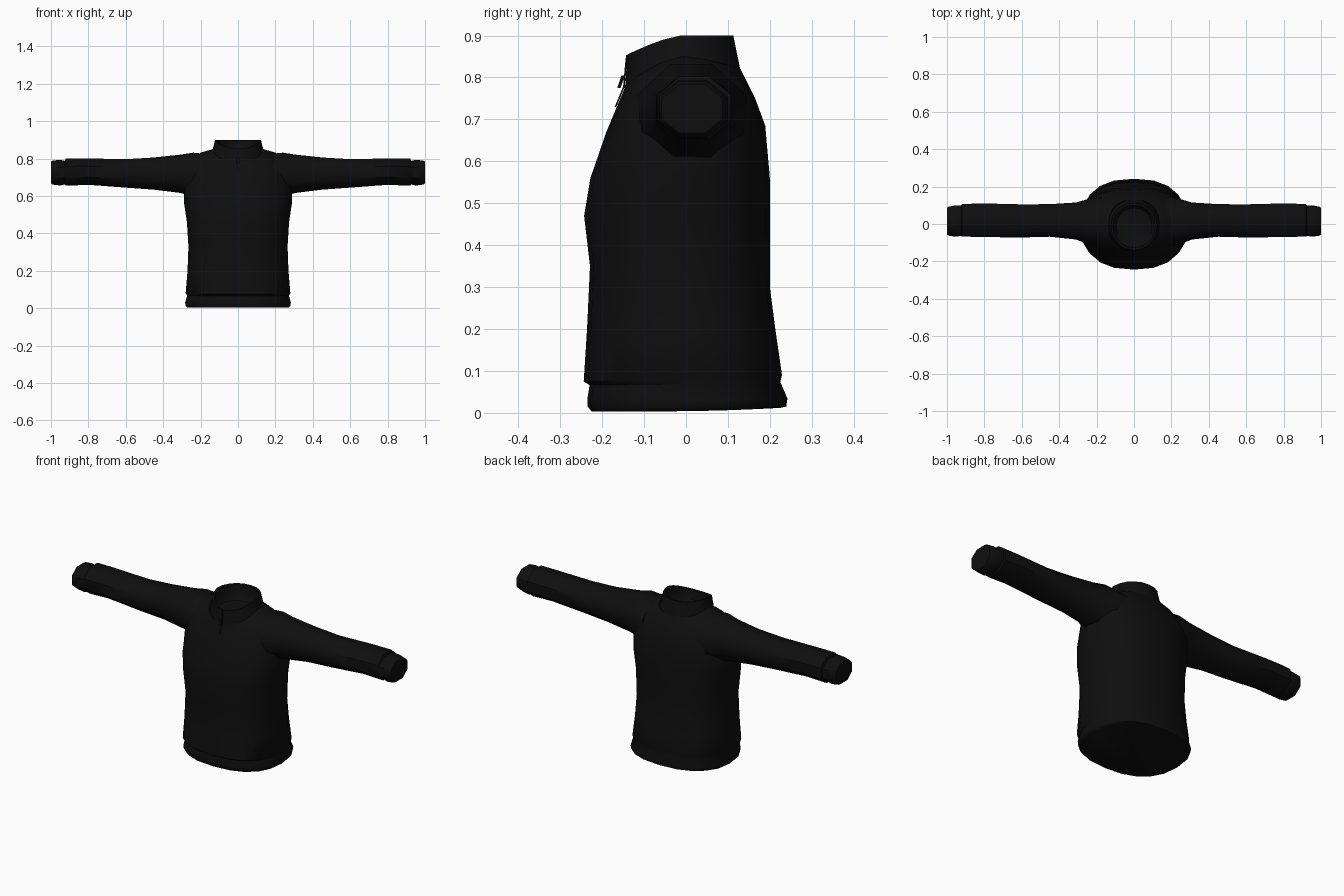
import bpy, bmesh, math
from mathutils import Vector


def material(name, value):
    m = bpy.data.materials.new(name)
    m.diffuse_color = (value, value, value, 1)
    return m


BLACK = material("black knit", 0.0045)
DARK = material("zip black", 0.003)


def sgn_pow(v, p):
    return math.copysign(abs(v) ** p, v)


def loft(name, rings, mat, angle=50):
    """Skin a list of point rings and close both ends."""
    bm = bmesh.new()
    rows = [[bm.verts.new(p) for p in ring] for ring in rings]
    n = len(rows[0])
    for a, b in zip(rows, rows[1:]):
        for i in range(n):
            j = (i + 1) % n
            bm.faces.new((a[i], a[j], b[j], b[i]))
    bm.faces.new(rows[0][::-1])
    bm.faces.new(rows[-1])
    bmesh.ops.recalc_face_normals(bm, faces=bm.faces)
    me = bpy.data.meshes.new(name)
    bm.to_mesh(me)
    bm.free()
    ob = bpy.data.objects.new(name, me)
    bpy.context.collection.objects.link(ob)
    me.materials.append(mat)
    bpy.ops.object.select_all(action='DESELECT')
    bpy.context.view_layer.objects.active = ob
    ob.select_set(True)
    bpy.ops.object.shade_smooth_by_angle(angle=math.radians(angle))
    return ob


def body_ring(hx, yf, yb, zf, zs, zb, power=2.4, n=20):
    """Rounded ring whose height differs at the front, sides and back."""
    pts = []
    mid = (yf + yb) / 2
    for i in range(n):
        t = 2 * math.pi * i / n
        c, s = math.cos(t), math.sin(t)
        x = hx * sgn_pow(c, 2 / power)
        y = mid + (yb - yf) / 2 * sgn_pow(s, 2 / power)
        z = zs + ((zb if s > 0 else zf) - zs) * abs(s) ** 1.3
        pts.append(Vector((x, y, z)))
    return pts


# Torso: hem band, body, sloping shoulders
torso = [
    (0.272, -0.225, 0.225, 0.003, 0.004, 0.012),
    (0.280, -0.235, 0.239, 0.016, 0.012, 0.015),
    (0.283, -0.235, 0.242, 0.035, 0.030, 0.034),
    (0.272, -0.230, 0.225, 0.066, 0.068, 0.074),
    (0.280, -0.244, 0.229, 0.075, 0.080, 0.090),
    (0.270, -0.236, 0.213, 0.200, 0.200, 0.200),
    (0.265, -0.229, 0.200, 0.350, 0.330, 0.300),
    (0.273, -0.243, 0.200, 0.470, 0.460, 0.450),
    (0.288, -0.228, 0.200, 0.560, 0.560, 0.560),
    (0.292, -0.190, 0.189, 0.670, 0.660, 0.685),
    (0.255, -0.165, 0.165, 0.730, 0.775, 0.750),
    (0.200, -0.148, 0.145, 0.770, 0.832, 0.790),
    (0.137, -0.145, 0.130, 0.782, 0.850, 0.820),
]
# Collar: outer wall, rim, and inner wall down into the neck
collar = [
    (0.137, -0.145, 0.130, 0.778, 0.846, 0.816),
    (0.128, -0.142, 0.120, 0.825, 0.875, 0.865),
    (0.123, -0.139, 0.113, 0.855, 0.900, 0.900),
    (0.112, -0.127, 0.100, 0.853, 0.897, 0.897),
    (0.112, -0.125, 0.100, 0.800, 0.840, 0.840),
    (0.095, -0.110, 0.085, 0.792, 0.815, 0.815),
]
body_rings = [body_ring(*r) for r in torso]
neck_rings = [body_ring(*r, power=2.1) for r in collar]
loft("sweater_body_and_collar", body_rings + neck_rings, BLACK)

# Sleeves: x, front y, back y, bottom z, top z, ending in a stepped cuff
sleeve = [
    (0.17, -0.120, 0.145, 0.59, 0.825),
    (0.24, -0.110, 0.135, 0.60, 0.832),
    (0.31, -0.083, 0.115, 0.617, 0.821),
    (0.45, -0.068, 0.106, 0.634, 0.806),
    (0.60, -0.072, 0.105, 0.645, 0.797),
    (0.80, -0.070, 0.110, 0.660, 0.801),
    (0.92, -0.067, 0.107, 0.655, 0.802),
    (0.925, -0.063, 0.098, 0.662, 0.788),
    (0.95, -0.068, 0.100, 0.656, 0.793),
    (0.99, -0.063, 0.093, 0.661, 0.790),
    (1.00, -0.058, 0.087, 0.667, 0.784),
]


def sleeve_ring(side, x, yf, yb, z0, z1, n=8):
    k = 1 / math.cos(math.pi / n)
    pts = []
    for i in range(n):
        t = 2 * math.pi * (i + 0.5) / n
        pts.append(Vector((side * x,
                           (yf + yb) / 2 + k * (yb - yf) / 2 * math.cos(t),
                           (z0 + z1) / 2 + k * (z1 - z0) / 2 * math.sin(t))))
    return pts


for side, label in ((-1, "right"), (1, "left")):
    loft(label + "_sleeve", [sleeve_ring(side, *r) for r in sleeve], BLACK)


# Short front zip with its pull tab
def strip(name, w, depth, path):
    rings = [[Vector((sx * w, y + dy, z)) for sx, dy in
              ((-1, 0), (1, 0), (1, -depth), (-1, -depth))] for y, z in path]
    return loft(name, rings, DARK, 30)


strip("front_zip", 0.005, 0.004,
      [(-0.166, 0.730), (-0.146, 0.778), (-0.142, 0.825), (-0.139, 0.853)])
strip("zip_pull", 0.007, 0.008, [(-0.156, 0.775), (-0.146, 0.805)])
